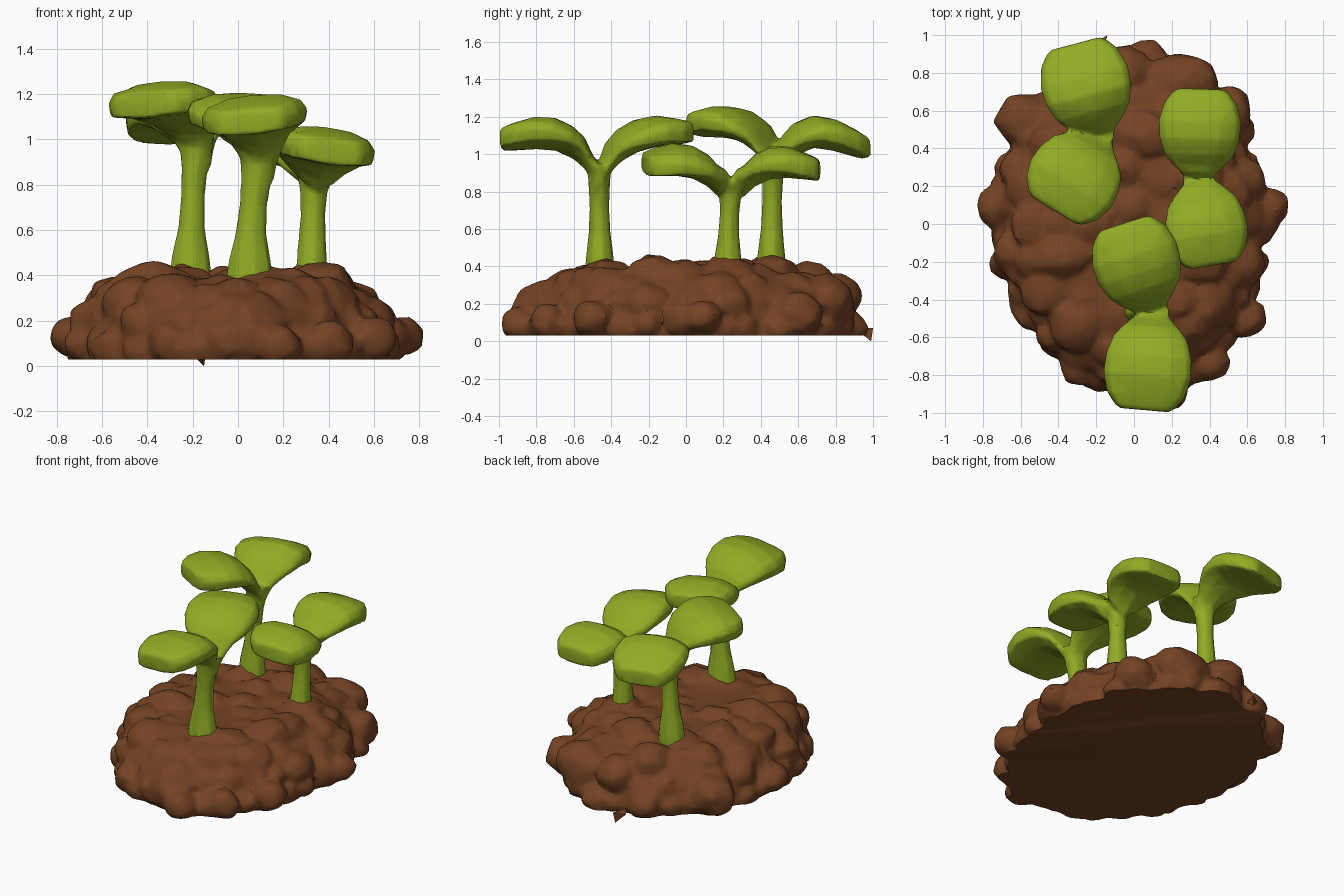
import bpy, bmesh, math, random
from mathutils import Vector, Matrix

random.seed(7)
if "Cube" in bpy.data.objects:
    bpy.data.objects.remove(bpy.data.objects["Cube"])


def material(name, rgb):
    mat = bpy.data.materials.new(name)
    mat.use_nodes = True
    mat.diffuse_color = (*rgb, 1)
    mat.node_tree.nodes["Principled BSDF"].inputs["Base Color"].default_value = (*rgb, 1)
    return mat


GREEN = material("leaf green", (0.28, 0.41, 0.018))
BROWN = material("soil brown", (0.175, 0.056, 0.017))


def finish(bm, name, mat, angle):
    bmesh.ops.recalc_face_normals(bm, faces=bm.faces[:])
    mesh = bpy.data.meshes.new(name)
    bm.to_mesh(mesh)
    bm.free()
    mesh.materials.append(mat)
    obj = bpy.data.objects.new(name, mesh)
    bpy.context.collection.objects.link(obj)
    bpy.ops.object.select_all(action="DESELECT")
    obj.select_set(True)
    bpy.context.view_layer.objects.active = obj
    bpy.ops.object.shade_smooth_by_angle(angle=math.radians(angle))
    return obj


def fuse(bm, voxel, softness, ratio):
    """Merge overlapping solids into one lightly smoothed low-poly skin."""
    blank = finish(bm, "blank", BROWN, 30)
    remesh = blank.modifiers.new("fuse", "REMESH")
    remesh.mode = "VOXEL"
    remesh.voxel_size = voxel
    blank.modifiers.new("soften", "SMOOTH").iterations = softness
    blank.modifiers.new("facet", "DECIMATE").ratio = ratio
    skin = bmesh.new()
    skin.from_object(blank, bpy.context.evaluated_depsgraph_get())
    bpy.data.objects.remove(blank)
    return skin


def loft(bm, rings):
    """Skin a list of equal-length point rings and cap both ends."""
    loops = [[bm.verts.new(p) for p in ring] for ring in rings]
    n = len(loops[0])
    faces = [bm.faces.new(loops[0]), bm.faces.new(loops[-1])]
    for a, b in zip(loops, loops[1:]):
        for i in range(n):
            j = (i + 1) % n
            faces.append(bm.faces.new((a[i], a[j], b[j], b[i])))
    bmesh.ops.recalc_face_normals(bm, faces=faces)


# ---- soil mound: dome and clumps fused into one lumpy skin ----
FLOOR = 0.03


def outline(a):
    """Egg-shaped footprint, slightly broader towards the back left."""
    c, s = math.cos(a), math.sin(a)
    bulge = 1 + 0.05 * math.cos(a - 2.3) - 0.02 * math.cos(2 * a - 0.6)
    return Vector((0.74 * c * bulge, 0.93 * s * min(bulge, 1.02), 0))


def clump(bm, pos, r, squash=0.85):
    turn = Matrix.Rotation(random.uniform(0, 6), 4, "Z") @ Matrix.Rotation(random.uniform(0, 3), 4, "X")
    scale = Matrix.Diagonal((random.uniform(0.9, 1.25), random.uniform(0.85, 1.15), squash, 1))
    made = bmesh.ops.create_icosphere(bm, subdivisions=2, radius=r,
                                      matrix=Matrix.Translation(pos) @ scale @ turn)
    for v in made["verts"]:
        v.co += (v.co - Vector(pos)) * random.uniform(-0.12, 0.1)


soil = bmesh.new()
profile = [(0.95, -0.06), (0.95, 0.12), (0.89, 0.24), (0.79, 0.32), (0.57, 0.385), (0.2, 0.39)]
loft(soil, [[outline(math.tau * i / 32) * f + Vector((0, 0, z)) for i in range(32)]
            for f, z in profile])
# count, footprint fraction, height, radius
for count, f, z, r in [(30, 0.89, 0.08, 0.115), (25, 0.82, 0.19, 0.12), (20, 0.71, 0.275, 0.135),
                       (14, 0.53, 0.315, 0.14), (8, 0.32, 0.315, 0.13), (3, 0.12, 0.31, 0.12)]:
    for i in range(count):
        a = math.tau * (i + random.uniform(-0.3, 0.3)) / count
        p = outline(a) * (f + random.uniform(-0.03, 0.03))
        clump(soil, (p.x, p.y, z + random.uniform(-0.02, 0.03)), r * random.uniform(0.8, 1.15))
# larger boulders around the edge
for pos, r in [((0.05, -0.72, 0.13), 0.21), ((-0.73, 0.09, 0.13), 0.1), ((0.72, 0.09, 0.13), 0.1),
               ((0.66, 0.0, 0.12), 0.12), ((-0.58, 0.55, 0.14), 0.14), ((0.18, -0.9, 0.09), 0.1),
               ((0.24, 0.75, 0.22), 0.16), ((-0.04, 0.8, 0.24), 0.14), ((0.59, -0.5, 0.12), 0.11),
               ((0.4, -0.74, 0.1), 0.11), ((0.5, 0.6, 0.15), 0.13)]:
    clump(soil, pos, r, 0.95)

skin = fuse(soil, 0.018, 2, 0.25)
cut = bmesh.ops.bisect_plane(skin, geom=skin.verts[:] + skin.edges[:] + skin.faces[:],
                             plane_co=(0, 0, FLOOR), plane_no=(0, 0, 1), clear_inner=True)
rim_edges = [e for e in cut["geom_cut"] if isinstance(e, bmesh.types.BMEdge)]
bmesh.ops.holes_fill(skin, edges=rim_edges, sides=0)
finish(skin, "soil_mound", BROWN, 35)

# small loose chip at the back
chip = bmesh.new()
tip_points = [(-0.15, 0.99, 0), (-0.21, 0.96, 0.06), (-0.14, 1.0, 0.07), (-0.17, 0.9, 0.07)]
bmesh.ops.convex_hull(chip, input=[chip.verts.new(p) for p in tip_points])
finish(chip, "soil_chip", BROWN, 20)


# ---- sprouts ----
def stem(bm, base, top, foot, waist):
    """Octagonal stalk that flares at the foot and widens into the fork."""
    base, top = Vector(base), Vector(top)
    rings = []
    for t, rx, ry in [(0, foot, 0.085), (0.18, foot * 0.87, 0.074), (0.38, waist * 1.12, 0.06),
                      (0.6, waist, 0.054), (0.8, waist * 1.12, 0.059), (0.92, waist * 1.35, 0.064),
                      (1, waist * 1.5, 0.05)]:
        c = base.lerp(top, t)
        c.x = base.x + (top.x - base.x) * t * t
        rings.append([c + Vector((rx * math.cos(math.tau * i / 8 + 0.2),
                                  ry * math.sin(math.tau * i / 8 + 0.2), 0)) for i in range(8)])
    loft(bm, rings)


# reach, width, top, rim top, rim bottom, keel (heights below the crown)
BLADE = [(0.15, 0.64, 0.105, 0.13, 0.18, 0.275),
         (0.27, 0.86, 0.045, 0.085, 0.15, 0.22),
         (0.45, 0.99, 0.0, 0.045, 0.135, 0.175),
         (0.65, 1.02, -0.01, 0.03, 0.13, 0.16),
         (0.85, 0.9, 0.015, 0.035, 0.14, 0.158),
         (0.97, 0.7, 0.035, 0.045, 0.145, 0.158),
         (1.01, 0.56, 0.05, 0.055, 0.145, 0.155)]


def leaf(bm, root, tip, width, crown, roll, droop):
    """Thick rounded leaf lofted from the fork out to a blunt tip."""
    root = Vector(root)
    along = Vector((tip[0] - root.x, tip[1] - root.y, 0))
    side = Vector((0, 0, 1)).cross(along.normalized())
    if side.x < 0:
        side = -side
    notch = crown - root.z
    sections = [(-0.07, 0.24, notch + 0.03, notch + 0.06, notch + 0.13, notch + 0.2),
                (0.0, 0.33, notch, notch + 0.02, notch + 0.07, notch + 0.16),
                (0.07, 0.45, notch - 0.05, notch - 0.035, notch + 0.01, notch + 0.1)] + BLADE
    rings = []
    for t, w, top, rim, low, keel in sections:
        half = [(0, top), (0.5, top * 0.8 + rim * 0.2), (0.88, rim), (1, rim * 0.6 + low * 0.4),
                (0.95, low), (0.5, low * 0.4 + keel * 0.6), (0, keel)]
        loop = half + [(-x, d) for x, d in half[-2:0:-1]]
        ring = []
        for x, d in loop:
            p = root + along * t + side * (x * w * width)
            p.z = crown - d + roll * x * w - droop * max(0, t - 0.4)
            ring.append(p)
        rings.append(ring)
    loft(bm, rings)


# name, foot, fork, foot and waist radius, two leaves as (tip, half width, crown, roll, droop)
sprouts = [
    ("front", (0.05, -0.46, 0.36), (0.1, -0.465, 0.95), 0.11, 0.063,
     ((0.055, -0.98), 0.23, 1.195, 0.02, 0.03), ((-0.05, 0.0), 0.23, 1.185, 0.0, -0.05)),
    ("left", (0.325, 0.22, 0.36), (0.34, 0.24, 0.87), 0.08, 0.056,
     ((0.355, 0.71), 0.215, 1.045, 0.0, 0.05), ((0.415, -0.215), 0.215, 1.045, -0.025, 0.0)),
    ("back", (-0.21, 0.455, 0.36), (-0.18, 0.465, 1.01), 0.1, 0.054,
     ((-0.31, 0.95), 0.235, 1.215, 0.0, 0.14), ((-0.42, 0.075), 0.245, 1.245, 0.015, -0.01)),
]
for name, foot, fork, radius, waist, first, second in sprouts:
    sprout = bmesh.new()
    stem(sprout, foot, fork, radius, waist)
    for data in (first, second):
        leaf(sprout, fork, *data)
    finish(fuse(sprout, 0.012, 2, 0.12), name + "_sprout", GREEN, 42)
